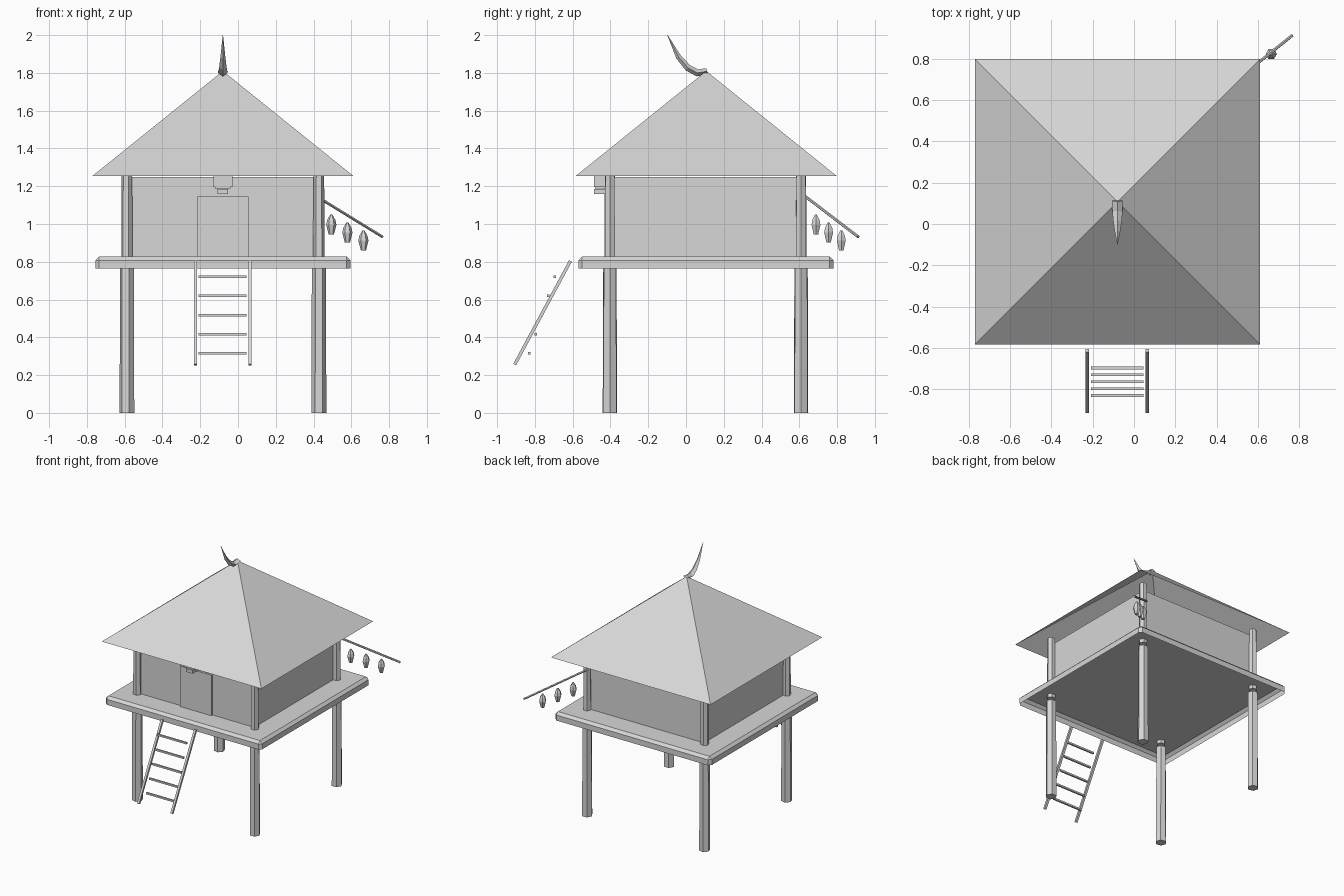
import bpy, bmesh, math
from mathutils import Vector

if "Cube" in bpy.data.objects:
    bpy.data.objects.remove(bpy.data.objects["Cube"])

CX, CY = -0.08, 0.103          # hut centre in plan

grey = bpy.data.materials.new("plain grey")
grey.diffuse_color = (0.68, 0.68, 0.68, 1)
grey.use_nodes = True
grey.node_tree.nodes["Principled BSDF"].inputs["Base Color"].default_value = grey.diffuse_color


def finish(name, bm, recalc=True):
    if recalc:
        bmesh.ops.recalc_face_normals(bm, faces=bm.faces)
    me = bpy.data.meshes.new(name)
    bm.to_mesh(me)
    bm.free()
    me.materials.append(grey)
    ob = bpy.data.objects.new(name, me)
    bpy.context.collection.objects.link(ob)
    return ob


def box(name, x0, x1, y0, y1, z0, z1, bevel=0, open_ends=""):
    """Box with optional chamfer; open_ends may hold 't' and 'b' for no top / bottom."""
    bm = bmesh.new()
    bmesh.ops.create_cube(bm, size=1)
    for v in bm.verts:
        v.co = (x1 if v.co.x > 0 else x0, y1 if v.co.y > 0 else y0, z1 if v.co.z > 0 else z0)
    if bevel:  # chamfer everything but the underside rim
        edges = [e for e in bm.edges if any(v.co.z > (z0 + z1) / 2 for v in e.verts)]
        bmesh.ops.bevel(bm, geom=edges, offset=bevel, segments=1, affect='EDGES')
    bm.normal_update()
    gone = [f for f in bm.faces if ("t" in open_ends and f.normal.z > 0.9)
            or ("b" in open_ends and f.normal.z < -0.9)]
    bmesh.ops.delete(bm, geom=gone, context='FACES')
    return finish(name, bm, recalc=False)


def rod(name, a, b, r0, r1, sides=6, turn=0.0):
    a, b = Vector(a), Vector(b)
    bm = bmesh.new()
    bmesh.ops.create_cone(bm, cap_ends=True, segments=sides, radius1=r0, radius2=r1,
                          depth=(b - a).length)
    d = (b - a).normalized()
    q = Vector((0, 0, 1)).rotation_difference(d)
    for v in bm.verts:
        c, s = math.cos(turn), math.sin(turn)
        p = Vector((v.co.x * c - v.co.y * s, v.co.x * s + v.co.y * c, v.co.z))
        v.co = q @ p + (a + b) / 2
    return finish(name, bm)


def skin(name, rings):
    """Bridge equal-sized rings of points and cap both ends."""
    bm = bmesh.new()
    vs = [[bm.verts.new(p) for p in ring] for ring in rings]
    n = len(vs[0])
    for lo, hi in zip(vs, vs[1:]):
        for i in range(n):
            j = (i + 1) % n
            bm.faces.new((lo[i], lo[j], hi[j], hi[i]))
    bm.faces.new(vs[0][::-1])
    bm.faces.new(vs[-1])
    return finish(name, bm)


# Stilts and the thinner wall posts above them
for sx, nx in ((-1, "left"), (1, "right")):
    for sy, ny in ((-1, "front"), (1, "back")):
        x, y = CX + sx * 0.508, CY + sy * 0.506
        turn = 0.3 + 0.12 * (sx + 1)
        rod(f"{ny}_{nx}_stilt", (x, y, 0), (x, y, 0.775), 0.04, 0.037, 6, turn)
        rod(f"{ny}_{nx}_wall_post", (x, y, 0.80), (x, y, 1.29), 0.031, 0.028, 6, turn)

# Platform (open underneath), walls and door
box("platform", -0.755, 0.595, -0.57, 0.78, 0.765, 0.828, 0.02, "b")
box("walls", CX - 0.495, CX + 0.495, CY - 0.495, CY + 0.495, 0.828, 1.25, 0, "tb")
box("door", -0.216, 0.055, CY - 0.51, CY - 0.48, 0.828, 1.145)

# Hollow pyramid roof
bm = bmesh.new()
apex = bm.verts.new((-0.08, 0.107, 1.81))
eave = [bm.verts.new((-0.08 + sx * 0.69, 0.107 + sy * 0.69, 1.255))
        for sx, sy in ((-1, -1), (1, -1), (1, 1), (-1, 1))]
for i in range(4):
    bm.faces.new((eave[i], eave[(i + 1) % 4], apex))
finish("roof", bm, recalc=False)

# Curved horn at the roof peak: y, z, half width, half thickness, tilt
horn = []
for y, z, w, t, a in ((0.112, 1.809, 0.026, 0.016, 1.8), (0.06, 1.800, 0.025, 0.019, 1.4),
                      (0.01, 1.827, 0.020, 0.018, 0.85), (-0.04, 1.885, 0.013, 0.014, 0.6),
                      (-0.098, 2.0, 0.001, 0.001, 0.45)):
    dy, dz = math.cos(a) * t, math.sin(a) * t
    horn.append([(-0.08 - w, y, z), (-0.08, y - dy, z - dz),
                 (-0.08 + w, y, z), (-0.08, y + dy, z + dz)])
skin("roof_horn", horn)

# Small carved skull over the door
box("skull", CX - 0.041, CX + 0.041, -0.482, -0.40, 1.188, 1.275)
box("skull_brow", CX - 0.05, CX + 0.05, -0.488, -0.43, 1.195, 1.255)
box("skull_jaw", CX - 0.028, CX + 0.028, -0.486, -0.40, 1.158, 1.184)

# Ladder
for x, n in ((-0.225, "left"), (0.063, "right")):
    rod(f"ladder_{n}_rail", (x, -0.907, 0.256), (x, -0.612, 0.804), 0.012, 0.012, 4, math.pi / 4)
for i in range(5):
    y, z = -0.83 + 0.0335 * i, 0.315 + 0.1015 * i
    rod(f"ladder_rung_{i + 1}", (-0.209, y, z), (0.045, y, z), 0.0095, 0.0095, 4, math.pi / 4)

# Slanted pole with three hanging lanterns
rod("lantern_pole", (0.41, 0.627, 1.150), (0.765, 0.912, 0.932), 0.008, 0.008, 6)
for i in range(3):
    x, y, z = 0.494 + 0.085 * i, 0.688 + 0.067 * i, 0.996 - 0.042 * i
    prof = ((0.014, -0.051), (0.027, 0.0), (0.022, 0.025), (0.006, 0.053))
    skin(f"lantern_{i + 1}",
         [[(x + r * math.cos(k * math.pi / 3), y + r * math.sin(k * math.pi / 3), z + h)
           for k in range(6)] for r, h in prof])
